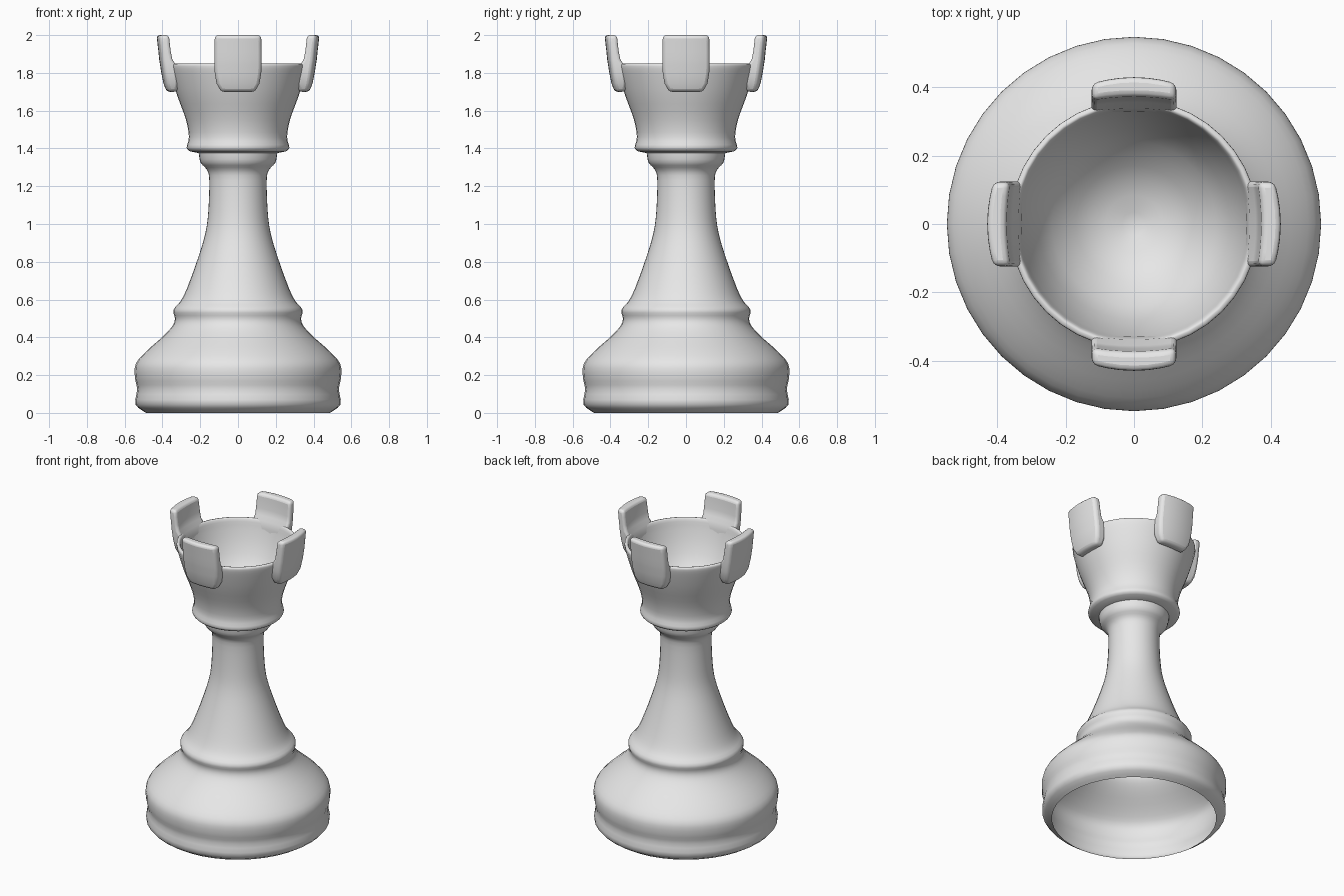
import bpy, bmesh, math

if "Cube" in bpy.data.objects:
    bpy.data.objects.remove(bpy.data.objects["Cube"])

ivory = bpy.data.materials.new("light_grey")
ivory.diffuse_color = (0.8, 0.8, 0.8, 1)
ivory.use_nodes = True
ivory.node_tree.nodes["Principled BSDF"].inputs["Base Color"].default_value = ivory.diffuse_color


def finish(name, bm, angle):
    bmesh.ops.recalc_face_normals(bm, faces=bm.faces)
    me = bpy.data.meshes.new(name)
    bm.to_mesh(me)
    bm.free()
    ob = bpy.data.objects.new(name, me)
    bpy.context.collection.objects.link(ob)
    me.materials.append(ivory)
    bpy.ops.object.select_all(action='DESELECT')
    ob.select_set(True)
    bpy.context.view_layer.objects.active = ob
    bpy.ops.object.shade_smooth_by_angle(angle=math.radians(angle))
    return ob


def smooth_path(pts, steps=3):
    # Catmull-Rom curve through the profile points
    out = []
    for i in range(len(pts) - 1):
        p0, p1, p2 = pts[max(i - 1, 0)], pts[i], pts[i + 1]
        p3 = pts[min(i + 2, len(pts) - 1)]
        for s in range(steps):
            t = s / steps
            out.append(tuple(0.5 * (2 * b + (c - a) * t + (2 * a - 5 * b + 4 * c - d) * t * t
                                    + (3 * b - a - 3 * c + d) * t ** 3)
                             for a, b, c, d in zip(p0, p1, p2, p3)))
    return out + [pts[-1]]


def lathe(name, path, n=40):
    bm = bmesh.new()
    prev = None
    for r, z in path:
        if r < 1e-4:
            tip = bm.verts.new((0, 0, z))
            ring = [tip] * n
        else:
            ring = [bm.verts.new((r * math.cos(2 * math.pi * i / n),
                                  r * math.sin(2 * math.pi * i / n), z)) for i in range(n)]
        if prev:
            for i in range(n):
                j = (i + 1) % n
                quad = [prev[i], prev[j], ring[j], ring[i]]
                bm.faces.new(quad[:3] if ring[i] is ring[j] else quad)
        prev = ring
    return finish(name, bm, 50)


# turned body: open-bottomed base, waist, collar, cup outside, then bowl inside
base = [(0.487, 0), (0.543, 0.045), (0.534, 0.125), (0.546, 0.19), (0.541, 0.26),
        (0.487, 0.325), (0.397, 0.405), (0.347, 0.46), (0.334, 0.50), (0.342, 0.545),
        (0.305, 0.59), (0.27, 0.66), (0.215, 0.81), (0.173, 0.95), (0.157, 1.07),
        (0.152, 1.23), (0.163, 1.285), (0.198, 1.325), (0.208, 1.375)]
cup = [(0.255, 1.385), (0.272, 1.405), (0.26, 1.46), (0.275, 1.55), (0.322, 1.68),
       (0.352, 1.78), (0.364, 1.835), (0.357, 1.848), (0.343, 1.842), (0.328, 1.78),
       (0.295, 1.68), (0.24, 1.58), (0.13, 1.48), (0, 1.44)]
lathe("turned_body", smooth_path(base) + smooth_path(cup))

# battlements: curved plates merging into the rim (z, half width, inner, outer radius)
rows = [(1.70, 0.09, 0.325, 0.378), (1.745, 0.114, 0.325, 0.395), (1.80, 0.123, 0.33, 0.406),
        (1.845, 0.125, 0.338, 0.413), (1.87, 0.125, 0.356, 0.417), (1.91, 0.125, 0.364, 0.421),
        (1.96, 0.124, 0.37, 0.427), (2.00, 0.122, 0.374, 0.431)]
COLS = 6
for k in range(4):
    a = k * math.pi / 2
    bm = bmesh.new()
    loops = []
    for z, w, ri, ro in rows:
        ys = [w * (2 * c / COLS - 1) for c in range(COLS + 1)]
        ring = [(ro - 1.2 * y * y, y) for y in ys] + [(ri - 0.7 * y * y, y) for y in reversed(ys)]
        loops.append([bm.verts.new((x * math.cos(a) - y * math.sin(a),
                                    x * math.sin(a) + y * math.cos(a), z)) for x, y in ring])
    m = len(loops[0])
    for lo, hi in zip(loops, loops[1:]):
        for i in range(m):
            j = (i + 1) % m
            bm.faces.new((lo[i], lo[j], hi[j], hi[i]))
    for loop in (loops[0], loops[-1]):
        for c in range(COLS):
            bm.faces.new((loop[c], loop[c + 1], loop[m - 2 - c], loop[m - 1 - c]))
    bm.normal_update()
    ob = finish("battlement_%d" % (k + 1), bm, 60)
    bev = ob.modifiers.new("rounded_edges", 'BEVEL')
    bev.width = 0.017
    bev.segments = 3
    bev.limit_method = 'ANGLE'
    bev.angle_limit = math.radians(50)
